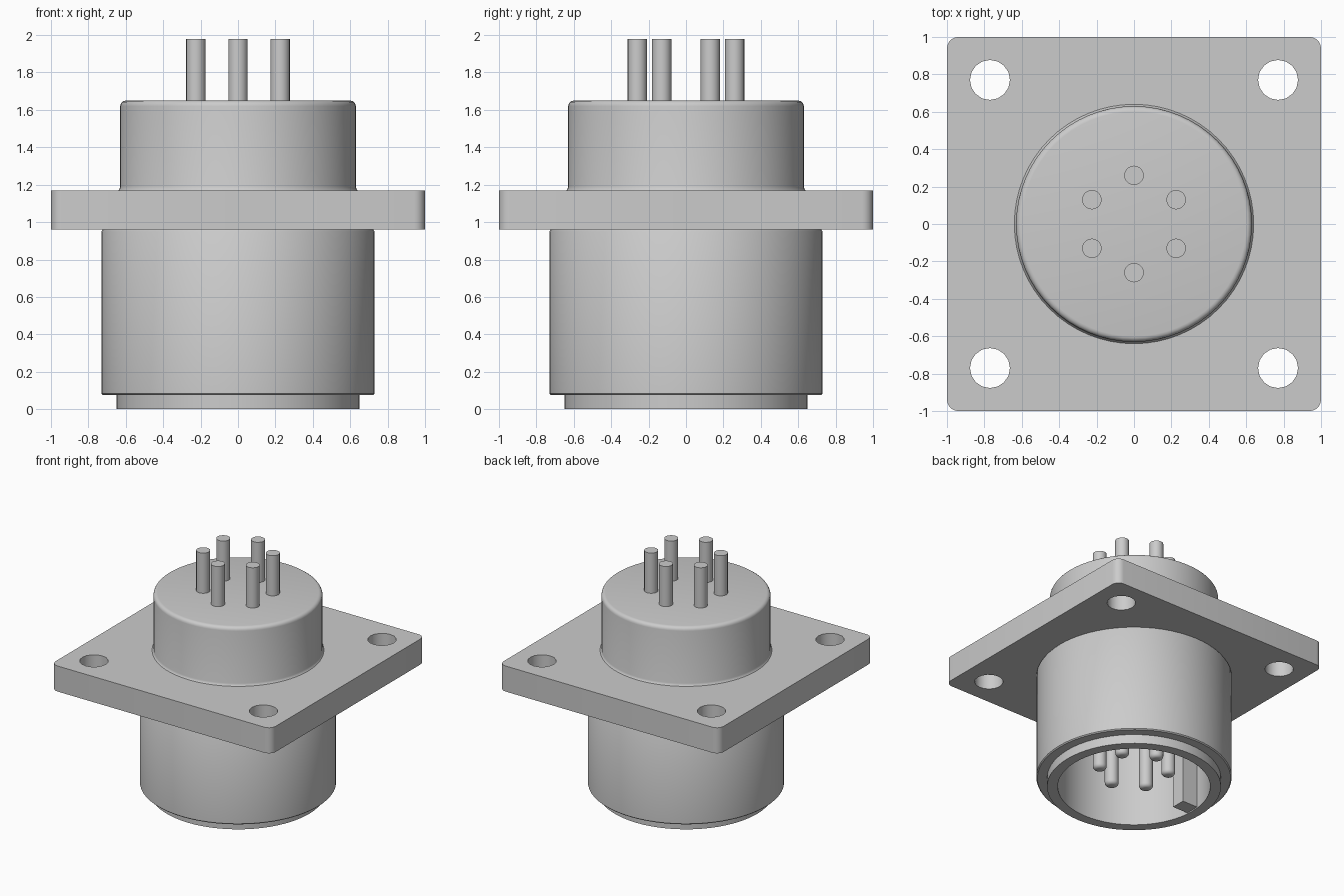
import bpy, bmesh, math
from mathutils import Matrix, Vector

if "Cube" in bpy.data.objects:
    bpy.data.objects.remove(bpy.data.objects["Cube"])

metal = bpy.data.materials.new("plain grey metal")
metal.use_nodes = True
grey = (0.6, 0.6, 0.6, 1)
metal.diffuse_color = grey
metal.node_tree.nodes["Principled BSDF"].inputs["Base Color"].default_value = grey


def finish(name, bm, smooth=True):
    bmesh.ops.recalc_face_normals(bm, faces=bm.faces)
    mesh = bpy.data.meshes.new(name)
    bm.to_mesh(mesh)
    bm.free()
    mesh.materials.append(metal)
    obj = bpy.data.objects.new(name, mesh)
    bpy.context.collection.objects.link(obj)
    bpy.ops.object.select_all(action="DESELECT")
    obj.select_set(True)
    bpy.context.view_layer.objects.active = obj
    if smooth:
        bpy.ops.object.shade_smooth_by_angle(angle=math.radians(35))
    return obj


def lathe(name, profile, steps, centre=(0, 0)):
    bm = bmesh.new()
    verts = [bm.verts.new((r, 0, z)) for r, z in profile]
    edges = [bm.edges.new(pair) for pair in zip(verts, verts[1:])]
    bmesh.ops.spin(bm, geom=verts + edges, cent=(0, 0, 0), axis=(0, 0, 1),
                   angle=math.tau, steps=steps, use_duplicate=False)
    bmesh.ops.remove_doubles(bm, verts=bm.verts, dist=0.0005)
    bmesh.ops.translate(bm, verts=bm.verts, vec=(*centre, 0))
    return finish(name, bm)


def arc(r, z, radius, start, end, n=4):
    """Points of a rounded profile corner, angles in degrees."""
    angles = [math.radians(start + (end - start) * i / n) for i in range(n + 1)]
    return [(r + radius * math.cos(a), z + radius * math.sin(a)) for a in angles]


# Hollow shell below the flange, with a stepped rim
cavity_top = 0.8
lathe("shell", [(0, cavity_top), (0.57, cavity_top), (0.57, 0), (0.65, 0),
                (0.65, 0.075), (0.722, 0.075), (0.73, 0.083),
                (0.73, 0.95), (0.72, 0.965)], 64)

# Rounded cap above the flange, with a small fillet at its foot
lathe("cap", [(0.645, 1.165), (0.635, 1.175), (0.63, 1.19)]
      + arc(0.6, 1.62, 0.03, 0, 90) + [(0, 1.65)], 64)

# Square flange with rounded corners
bm = bmesh.new()
bmesh.ops.create_cube(bm, size=2, matrix=Matrix.Translation((0, 0, 1.065))
                      @ Matrix.Diagonal((1, 1, 0.105, 1)))
corners = [e for e in bm.edges if abs(e.verts[0].co.z - e.verts[1].co.z) > 0.1]
bmesh.ops.bevel(bm, geom=corners, offset=0.06, segments=5, profile=0.5, affect="EDGES")
flange = finish("flange", bm, smooth=False)

# Four mounting holes
bm = bmesh.new()
for x in (-0.77, 0.77):
    for y in (-0.77, 0.77):
        bmesh.ops.create_cone(bm, cap_ends=True, segments=16, radius1=0.107,
                              radius2=0.107, depth=0.6,
                              matrix=Matrix.Translation((x, y, 1.065)))
cutter = finish("hole_cutter", bm, smooth=False)
cutter.hide_render = True
cut = flange.modifiers.new("holes", "BOOLEAN")
cut.operation, cut.solver, cut.object = "DIFFERENCE", "EXACT", cutter
bpy.context.view_layer.objects.active = flange
bpy.ops.object.modifier_apply(modifier=cut.name)
bpy.data.objects.remove(cutter)
flange.select_set(True)
bpy.ops.object.shade_smooth_by_angle(angle=math.radians(35))

# Six pins: flat tops above the cap, rounded tips inside the shell
for i in range(6):
    a = math.radians(30 + 60 * i)
    centre = (0.26 * math.cos(a), 0.26 * math.sin(a))
    lathe(f"upper_pin_{i + 1}", [(0.052, 1.64), (0.052, 1.98), (0, 1.98)], 20, centre)
    tip = [(0, 0.12)] + arc(0.022, 0.15, 0.03, -90, 0)
    lathe(f"lower_pin_{i + 1}", tip + [(0.052, cavity_top + 0.01)], 20, centre)

# Alignment key on the inner wall of the shell
bm = bmesh.new()
bmesh.ops.create_cube(bm, size=1, matrix=Matrix.Translation((-0.51, 0, 0.405))
                      @ Matrix.Diagonal((0.16, 0.115, 0.79, 1)))
finish("alignment_key", bm, smooth=False)
